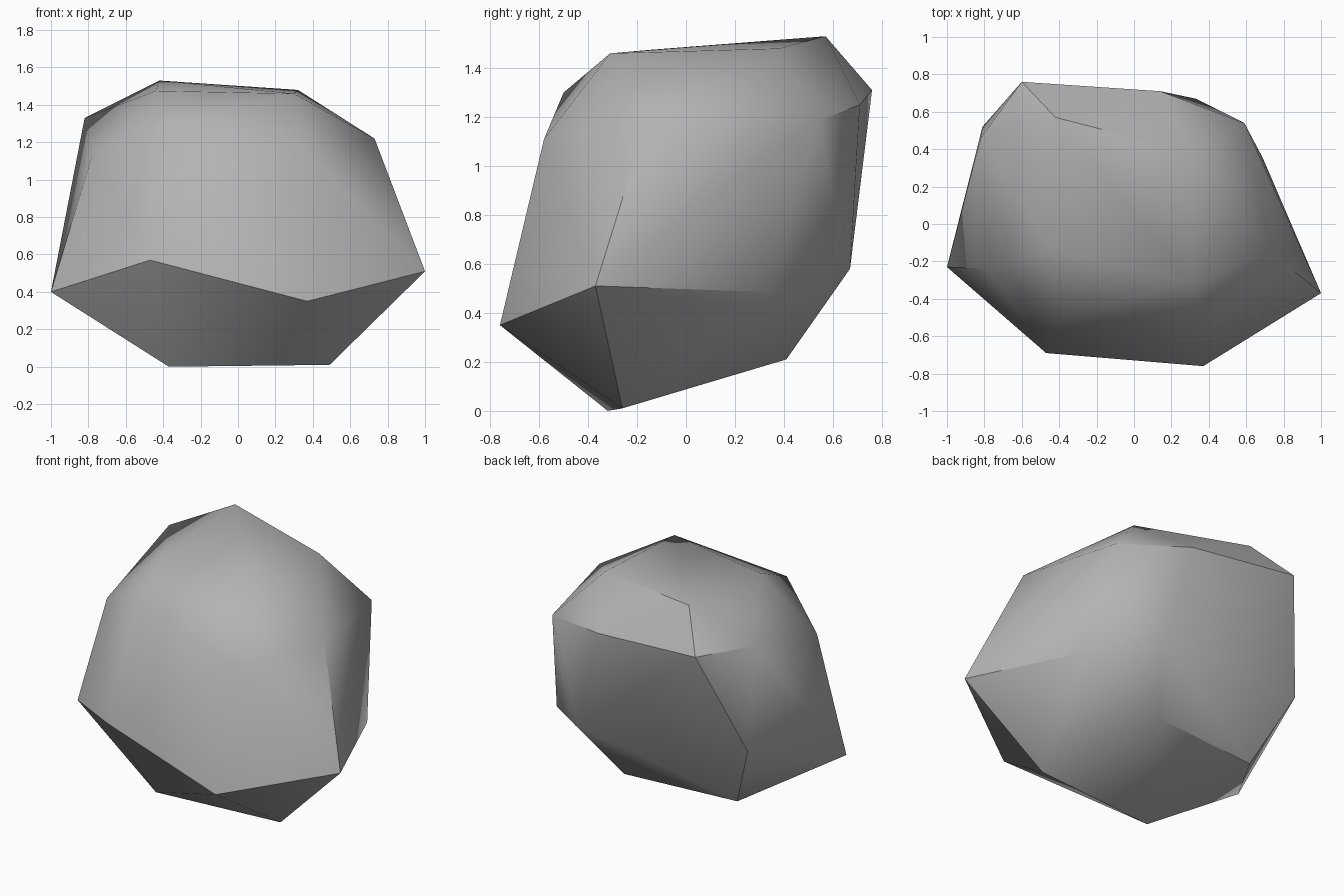
import bpy
import bmesh
from math import radians

default_cube = bpy.data.objects.get("Cube")
if default_cube:
    bpy.data.objects.remove(default_cube, do_unlink=True)


def make_material(name, color):
    """One flat colour for both the viewport and the render."""
    material = bpy.data.materials.new(name)
    material.use_nodes = True
    material.diffuse_color = color
    shader = next(n for n in material.node_tree.nodes if n.type == "BSDF_PRINCIPLED")
    shader.inputs["Base Color"].default_value = color
    shader.inputs["Roughness"].default_value = 0.9
    return material


def make_boulder(name, corner_rings, material):
    """Wrap a faceted convex stone around rings of corner points."""
    bm = bmesh.new()
    for ring in corner_rings:
        for corner in ring:
            bm.verts.new(corner)
    bmesh.ops.convex_hull(bm, input=bm.verts[:])

    # Merge triangles that lie in the same chipped facet
    bmesh.ops.dissolve_limit(bm, angle_limit=radians(3),
                             verts=bm.verts[:], edges=bm.edges[:])
    bmesh.ops.recalc_face_normals(bm, faces=bm.faces[:])

    mesh = bpy.data.meshes.new(name)
    bm.to_mesh(mesh)
    bm.free()
    mesh.materials.append(material)
    boulder = bpy.data.objects.new(name, mesh)
    bpy.context.collection.objects.link(boulder)
    return boulder


# Flat crown of the stone
crown = [(-.42, .57, 1.53), (.32, .38, 1.48), (.3, -.31, 1.46),
         (-.44, -.14, 1.475), (-.82, .46, 1.33)]

# Shoulder, where the crown breaks into the walls
shoulder = [(-.6, .76, 1.31), (.14, .71, 1.25), (.59, .54, 1.185),
            (.73, -.15, 1.22), (.4, -.58, 1.11), (-.38, -.5, 1.3),
            (-.78, -.24, 1.13)]

# Widest belt of the walls
belt = [(1, -.37, .51), (.37, -.76, .35), (-.47, -.69, .57), (-1, -.23, .4),
        (-.81, .52, .66), (.33, .67, .58), (.69, .35, .485)]

# Tilted underside
underside = [(.49, -.26, .01), (-.37, -.32, 0), (-.61, .34, .21), (.16, .41, .21)]

stone_grey = make_material("stone grey", (.45, .45, .45, 1))
boulder = make_boulder("boulder", [crown, shoulder, belt, underside], stone_grey)

# Soften shallow breaks and keep the strong ridges crisp
bpy.ops.object.select_all(action="DESELECT")
boulder.select_set(True)
bpy.context.view_layer.objects.active = boulder
bpy.ops.object.shade_smooth_by_angle(angle=radians(36))
